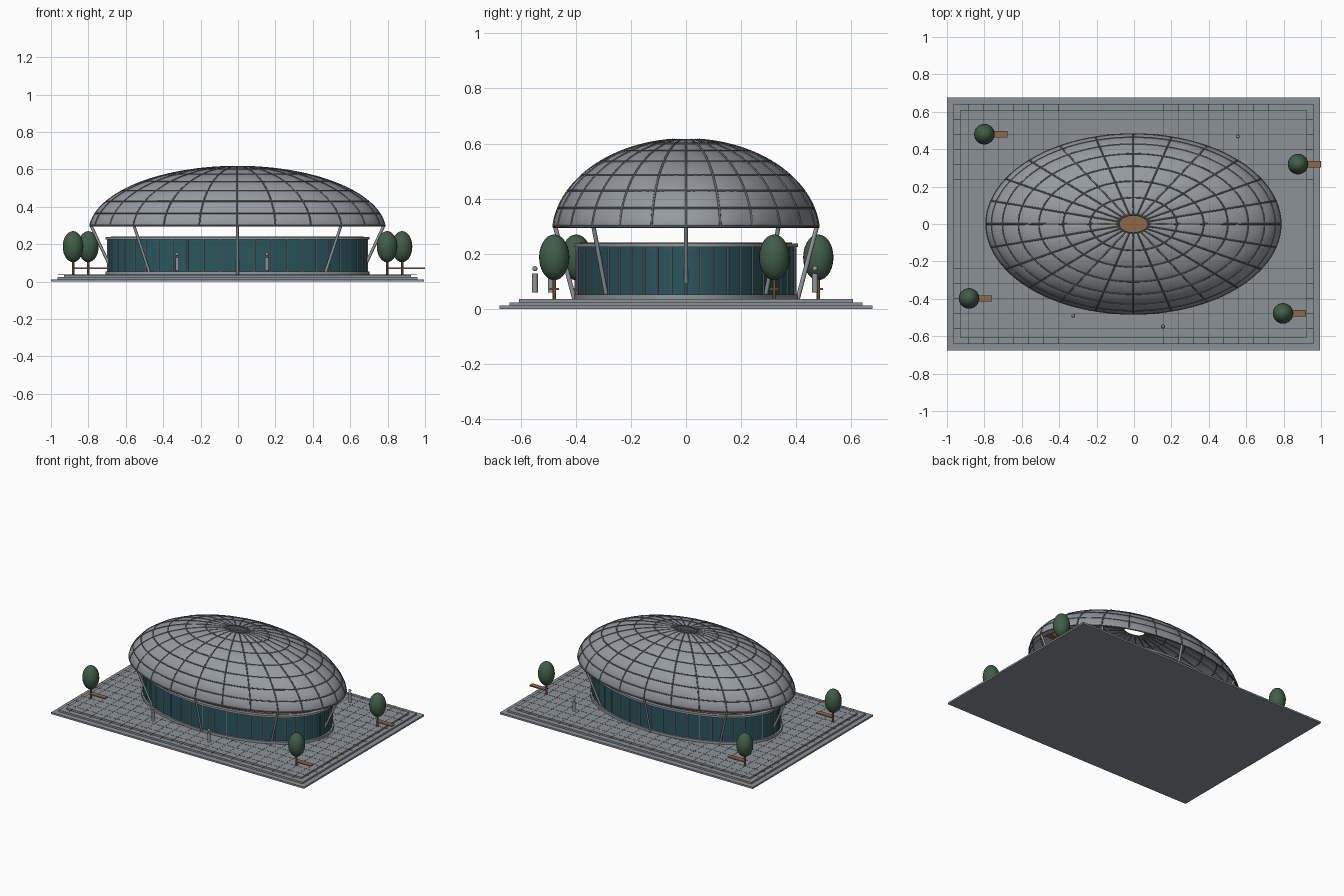
import bpy, bmesh, math
from mathutils import Vector, Matrix

if "Cube" in bpy.data.objects:
    bpy.data.objects.remove(bpy.data.objects["Cube"])

CX = -0.003  # building and plaza axis


def material(name, r, g, b):
    m = bpy.data.materials.new(name)
    m.diffuse_color = (r, g, b, 1)
    m.use_nodes = True
    m.node_tree.nodes["Principled BSDF"].inputs["Base Color"].default_value = m.diffuse_color
    return m


STONE = material("paving grey", 0.262, 0.29, 0.315)
JOINT = material("dark joint", 0.06, 0.067, 0.075)
SHELL = material("roof grey", 0.30, 0.325, 0.35)
RIB = material("rib grey", 0.135, 0.15, 0.165)
STEEL = material("steel grey", 0.29, 0.315, 0.34)
GLASS = material("teal glass", 0.024, 0.092, 0.108)
WOOD = material("wood brown", 0.27, 0.14, 0.065)
LEAF = material("leaf green", 0.052, 0.11, 0.064)


def finish(name, bm, mat, smooth=False):
    bmesh.ops.recalc_face_normals(bm, faces=bm.faces)
    me = bpy.data.meshes.new(name)
    bm.to_mesh(me)
    bm.free()
    me.materials.append(mat)
    ob = bpy.data.objects.new(name, me)
    bpy.context.collection.objects.link(ob)
    if smooth:
        bpy.context.view_layer.objects.active = ob
        ob.select_set(True)
        bpy.ops.object.shade_smooth_by_angle(angle=math.radians(35))
        ob.select_set(False)
    return ob


def add_box(bm, x0, x1, y0, y1, z0, z1):
    m = Matrix.Translation(((x0 + x1) / 2, (y0 + y1) / 2, (z0 + z1) / 2))
    m = m @ Matrix.Diagonal((x1 - x0, y1 - y0, z1 - z0, 1))
    bmesh.ops.create_cube(bm, size=1, matrix=m)


def add_drum(bm, x, y, rx, ry, z0, z1, seg):
    m = Matrix.Translation((x, y, (z0 + z1) / 2)) @ Matrix.Diagonal((rx, ry, z1 - z0, 1))
    bmesh.ops.create_cone(bm, cap_ends=True, segments=seg, radius1=1, radius2=1, depth=1, matrix=m)


def add_ball(bm, x, y, z, r, rz, u=24, v=14):
    m = Matrix.Translation((x, y, z)) @ Matrix.Diagonal((r, r, rz, 1))
    bmesh.ops.create_uvsphere(bm, u_segments=u, v_segments=v, radius=1, matrix=m)


def tubes(name, paths, radius, mat, cyclic=False):
    """Round bars following a list of point paths."""
    cu = bpy.data.curves.new(name, 'CURVE')
    cu.dimensions = '3D'
    cu.bevel_depth = radius
    cu.bevel_resolution = 2
    cu.use_fill_caps = True
    for pts in paths:
        sp = cu.splines.new('POLY')
        sp.points.add(len(pts) - 1)
        for p, co in zip(sp.points, pts):
            p.co = (*co, 1)
        sp.use_cyclic_u = cyclic
    cu.materials.append(mat)
    ob = bpy.data.objects.new(name, cu)
    bpy.context.collection.objects.link(ob)
    return ob


def oval(a, rx, ry, z):
    return Vector((CX + rx * math.cos(a), ry * math.sin(a), z))


# stepped plaza
bm = bmesh.new()
for i, (hx, hy) in enumerate([(0.997, 0.677), (0.962, 0.641), (0.927, 0.606)]):
    add_box(bm, CX - hx, CX + hx, -hy, hy, i * 0.012, (i + 1) * 0.012)
finish("plaza_steps", bm, STONE)

# paving joints on a square grid
bm = bmesh.new()
w, zt = 0.0008, 0.0368
for k in range(-11, 12):
    x = CX + k * 0.08
    add_box(bm, x - w, x + w, -0.64, 0.64, 0.0355, zt)
for k in range(-7, 8):
    y = k * 0.08
    add_box(bm, CX - 0.96, CX + 0.96, y - w, y + w, 0.0355, zt)
finish("paving_joints", bm, JOINT)

# oval hall: plinth, glass wall, rim, timber deck, mullions
for name, rx, ry, z0, z1, mat in [
        ("hall_plinth", 0.705, 0.407, 0.036, 0.053, STEEL),
        ("glass_wall", 0.692, 0.396, 0.053, 0.226, GLASS),
        ("hall_rim", 0.705, 0.407, 0.224, 0.238, STEEL),
        ("timber_deck", 0.675, 0.385, 0.236, 0.241, WOOD)]:
    bm = bmesh.new()
    add_drum(bm, CX, 0, rx, ry, z0, z1, 96)
    finish(name, bm, mat, True)
tubes("mullions", [[oval(a, 0.694, 0.398, 0.05), oval(a, 0.694, 0.398, 0.226)]
                   for a in [2 * math.pi * i / 48 for i in range(48)]], 0.003, STEEL)

# dome profile: elevation angle to oval scale and height
P0, P1 = math.radians(5), math.radians(84.3)


def dome_point(a, t, puff=0.0):
    p = P0 + (P1 - P0) * t
    r = math.cos(p) / math.cos(P0)
    z = 0.298 + 0.317 * (math.sin(p) - math.sin(P0)) / (1 - math.sin(P0))
    # panels swell slightly between the ribs and hoops
    swell = puff * math.sqrt(abs(math.sin(12 * a) * math.sin(7 * math.pi * t)))
    out = oval(a, math.cos(p), math.cos(p), math.sin(p)) - Vector((CX, 0, 0))
    return oval(a, 0.788 * r, 0.481 * r, z) + out * swell


# dome shell with open oculus
SEG, ROWS = 144, 42
bm = bmesh.new()
rings = [[bm.verts.new(dome_point(2 * math.pi * i / SEG, j / ROWS, 0.003)) for i in range(SEG)]
         for j in range(ROWS + 1)]
for lo, hi in zip(rings, rings[1:]):
    for i in range(SEG):
        n = (i + 1) % SEG
        bm.faces.new((lo[i], lo[n], hi[n], hi[i]))
shell = finish("dome_shell", bm, SHELL, True)
sol = shell.modifiers.new("thickness", 'SOLIDIFY')
sol.thickness = 0.002

# dome ribs and hoops
tubes("dome_ribs", [[dome_point(2 * math.pi * i / 24, j / ROWS) for j in range(ROWS + 1)]
                    for i in range(24)], 0.0042, RIB)
tubes("dome_hoops", [[dome_point(2 * math.pi * i / 96, j / 7) for i in range(96)]
                     for j in range(8)], 0.0038, RIB, True)

# eight leaning columns
tubes("leaning_columns", [[oval(a, 0.66, 0.405, 0.036), oval(a, 0.783, 0.475, 0.30)]
                          for a in [math.pi * i / 4 for i in range(8)]], 0.008, STEEL)

# trees with a bench beside each
leaf, trunk, bench = bmesh.new(), bmesh.new(), bmesh.new()
for x, y in [(-0.80, 0.48), (0.877, 0.32), (-0.882, -0.398), (0.797, -0.478)]:
    add_ball(leaf, x, y, 0.187, 0.055, 0.083)
    add_drum(trunk, x, y, 0.007, 0.007, 0.036, 0.13, 10)
    add_box(bench, x, x + 0.123, y - 0.017, y + 0.017, 0.068, 0.076)
finish("tree_crowns", leaf, LEAF, True)
finish("tree_trunks", trunk, WOOD, True)
finish("benches", bench, WOOD)

# simple standing figures
people = bmesh.new()
for x, y in [(0.555, 0.468), (-0.325, -0.49), (0.155, -0.548)]:
    add_drum(people, x, y, 0.0105, 0.0105, 0.06, 0.128, 12)
    add_ball(people, x, y, 0.146, 0.0095, 0.0095, 12, 8)
finish("figures", people, STEEL, True)
